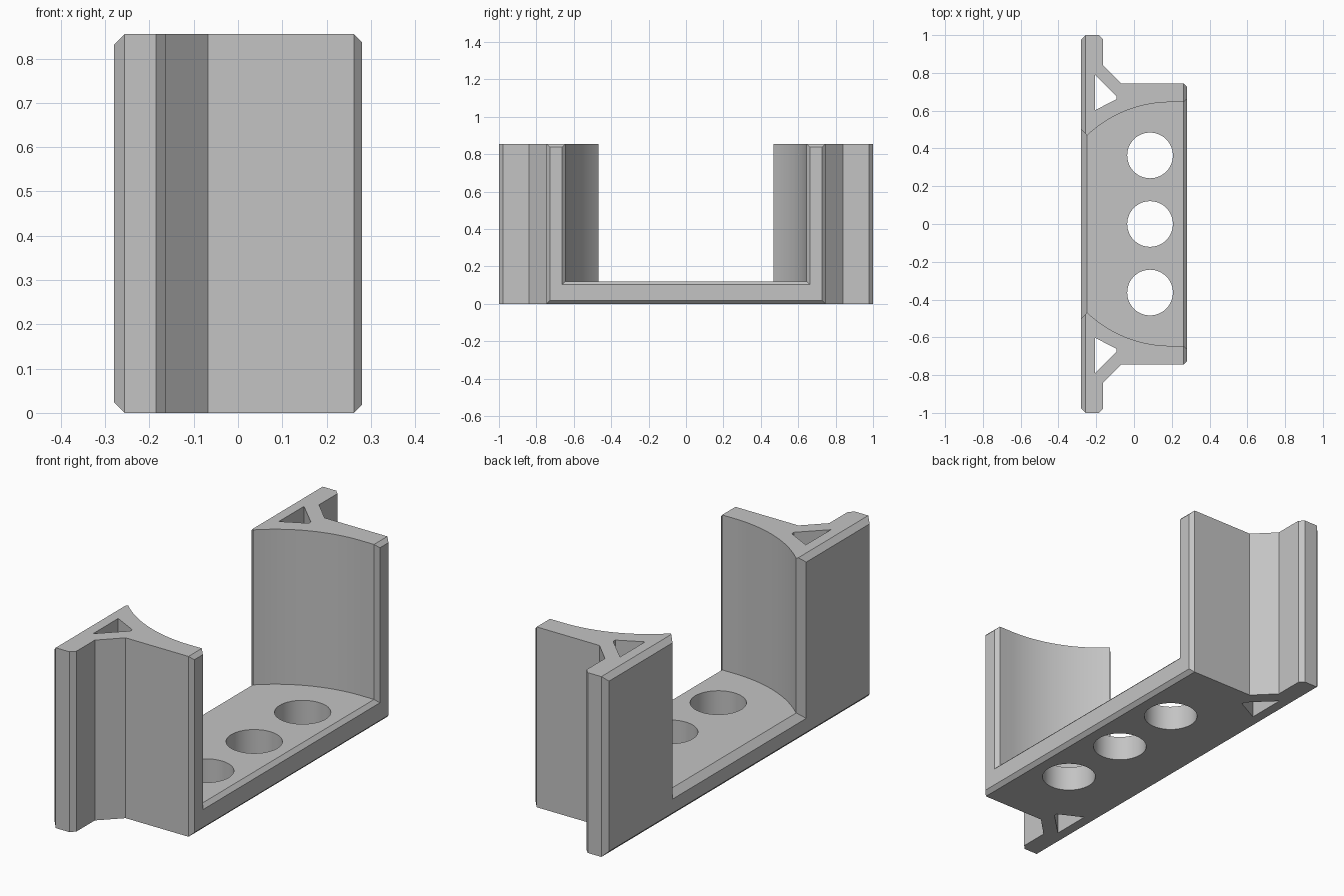
import bpy, bmesh, math

cube = bpy.data.objects.get("Cube")
if cube:
    bpy.data.objects.remove(cube, do_unlink=True)

HEIGHT, FLOOR = 0.855, 0.12
FRONT, BACK = -0.28, 0.28


def add_object(name, bm):
    bmesh.ops.recalc_face_normals(bm, faces=bm.faces[:])
    mesh = bpy.data.meshes.new(name)
    bm.to_mesh(mesh)
    bm.free()
    obj = bpy.data.objects.new(name, mesh)
    bpy.context.collection.objects.link(obj)
    return obj


def prism(points, z0, z1):
    """Extrude a plan outline upward."""
    bm = bmesh.new()
    face = bm.faces.new([bm.verts.new((x, y, z0)) for x, y in points])
    top = bmesh.ops.extrude_face_region(bm, geom=[face])["geom"]
    verts = [v for v in top if isinstance(v, bmesh.types.BMVert)]
    bmesh.ops.translate(bm, verts=verts, vec=(0, 0, z1 - z0))
    bmesh.ops.recalc_face_normals(bm, faces=bm.faces[:])
    return bm


def flare(ends):
    """Tapered box between two upright rectangles (x, half width, bottom)."""
    bm = bmesh.new()
    for x, half, bottom in ends:
        for y in (-half, half):
            for z in (bottom, 1.1):
                bm.verts.new((x, y, z))
    bmesh.ops.convex_hull(bm, input=bm.verts[:])
    return bm


def bevel_end(bm, x, size):
    """Chamfer every edge around one end face."""
    edges = [e for e in bm.edges if all(abs(v.co.x - x) < 1e-4 for v in e.verts)]
    bmesh.ops.bevel(bm, geom=edges, offset=size, offset_type='OFFSET',
                    segments=1, profile=0.5, affect='EDGES')


def cut(target, bm):
    cutter = add_object("cutter", bm)
    cutter.hide_render = True
    mod = target.modifiers.new("cut", 'BOOLEAN')
    mod.operation, mod.solver, mod.object = 'DIFFERENCE', 'EXACT', cutter
    bpy.context.view_layer.objects.active = target
    bpy.ops.object.modifier_apply(modifier=mod.name)
    bpy.data.objects.remove(cutter, do_unlink=True)


# Solid outer block with flanges and chamfered end faces
side = [(BACK, 0.745), (-0.068, 0.745), (-0.163, 0.84),
        (-0.163, 0.978), (-0.185, 1.0), (FRONT, 1.0)]
outline = side + [(x, -y) for x, y in reversed(side)]
body = prism(outline, 0, HEIGHT)
bevel_end(body, FRONT, 0.024)
bevel_end(body, BACK, 0.018)
holder = add_object("cradle_bracket", body)

# Round cradle between the walls, straight near the rear
radius, centre = 0.645, 0.195
start = math.acos((-0.32 - centre) / radius)
arc = [(0.35, radius)]
for i in range(33):
    a = math.pi / 2 + (start - math.pi / 2) * i / 32
    arc.append((centre + radius * math.cos(a), radius * math.sin(a)))
cut(holder, prism(arc + [(x, -y) for x, y in reversed(arc)], FLOOR, 1.1))

# Chamfered mouths of the cradle
cut(holder, flare([(-0.22, 0.438, FLOOR + 0.03), (-0.32, 0.543, FLOOR - 0.07)]))
cut(holder, flare([(0.22, 0.603, FLOOR + 0.042), (0.32, 0.703, FLOOR - 0.058)]))

# Triangular channels through the flanges
for s in (-1, 1):
    triangle = [(-0.207, 0.79), (-0.207, 0.602), (-0.092, 0.661), (-0.092, 0.677)]
    cut(holder, prism([(x, s * y) for x, y in triangle], -0.1, 1.1))

# Round holes through the floor
for y in (-0.363, 0, 0.363):
    ring = [(0.085 + 0.121 * math.cos(math.tau * i / 48),
             y + 0.121 * math.sin(math.tau * i / 48)) for i in range(48)]
    cut(holder, prism(ring, -0.1, 0.3))

# Plain grey finish
grey = bpy.data.materials.new("light_grey")
grey.use_nodes = True
colour = (0.55, 0.55, 0.55, 1)
grey.diffuse_color = colour
grey.node_tree.nodes["Principled BSDF"].inputs["Base Color"].default_value = colour
holder.data.materials.clear()
holder.data.materials.append(grey)

bpy.ops.object.select_all(action='DESELECT')
holder.select_set(True)
bpy.context.view_layer.objects.active = holder
bpy.ops.object.shade_smooth_by_angle(angle=math.radians(20))
